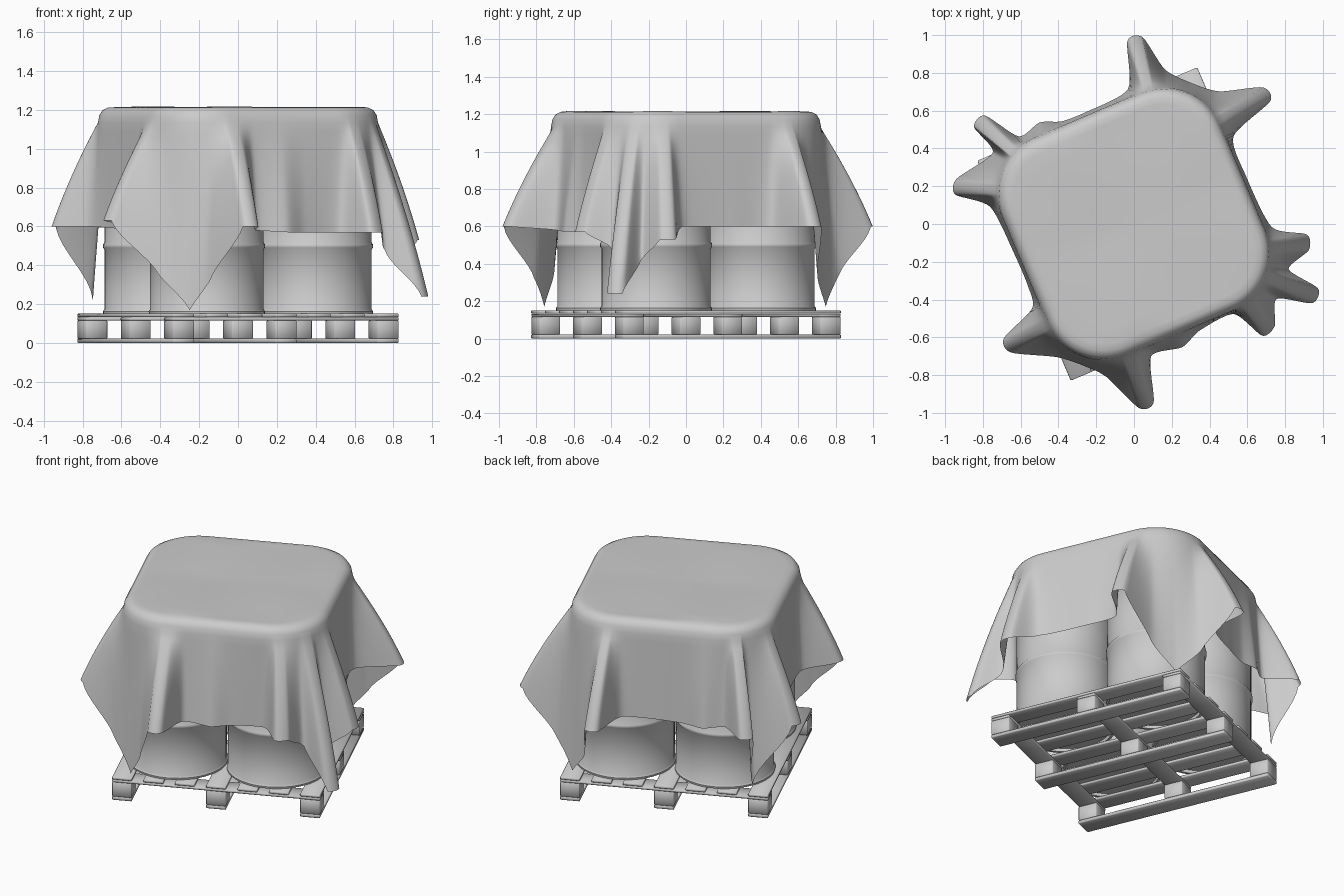
import bpy, bmesh, math
from mathutils import Vector, Matrix

if "Cube" in bpy.data.objects:
    bpy.data.objects.remove(bpy.data.objects["Cube"])

ROT = Matrix.Rotation(math.radians(23), 4, 'Z')   # whole load is turned on the ground


def finish(name, bm, smooth):
    bmesh.ops.recalc_face_normals(bm, faces=bm.faces)
    me = bpy.data.meshes.new(name)
    bm.to_mesh(me)
    bm.free()
    ob = bpy.data.objects.new(name, me)
    bpy.context.collection.objects.link(ob)
    ob.matrix_world = ROT
    bpy.ops.object.select_all(action='DESELECT')
    ob.select_set(True)
    bpy.context.view_layer.objects.active = ob
    bpy.ops.object.shade_smooth_by_angle(angle=math.radians(smooth))
    return ob


def boxes(name, items):
    bm = bmesh.new()
    for (x, y, z), size in items:
        m = Matrix.Translation((x, y, z)) @ Matrix.Diagonal((*size, 1))
        bmesh.ops.create_cube(bm, size=1, matrix=m)
    bmesh.ops.bevel(bm, geom=bm.edges[:], offset=0.004, segments=1, affect='EDGES')
    finish(name, bm, 100)


# Pallet: runners, blocks, stringers and deck boards
L, S, W = 1.265, 0.572, 0.12
grid = (-S, 0, S)
boxes("pallet_runners", [((u, 0, 0.011), (W, L, 0.022)) for u in grid])
boxes("pallet_blocks", [((u, v, 0.069), (W, W, 0.094)) for u in grid for v in grid])
boxes("pallet_stringers", [((0, v, 0.124), (L, W, 0.017)) for v in grid])
boxes("pallet_deck_boards", [((i * S / 3, 0, 0.142), (W, L, 0.018)) for i in range(-3, 4)])


# Drums: lathed profile with rolled rims and two ribs
def drum(name, cx, cy, seg=48):
    z0, h, r = 0.151, 1.045, 0.292
    prof = [(0, 0.02), (r - 0.012, 0.02), (r - 0.01, 0), (r + 0.006, 0), (r + 0.008, 0.012), (r, 0.022)]
    for k in (h / 3, 2 * h / 3):
        prof += [(r, k - 0.018), (r + 0.007, k - 0.009), (r + 0.008, k), (r + 0.007, k + 0.009), (r, k + 0.018)]
    prof += [(a, h - b) for a, b in reversed(prof[:6])]
    bm = bmesh.new()
    vs = [bm.verts.new((cx + a, cy, z0 + b)) for a, b in prof]
    es = [bm.edges.new(p) for p in zip(vs, vs[1:])]
    bmesh.ops.spin(bm, geom=vs + es, cent=(cx, cy, 0), axis=(0, 0, 1),
                   angle=math.tau, steps=seg, use_duplicate=False)
    bmesh.ops.remove_doubles(bm, verts=bm.verts, dist=1e-4)
    finish(name, bm, 40)


D = 0.302
for i, (sx, sy) in enumerate([(-1, -1), (1, -1), (1, 1), (-1, 1)]):
    drum(f"drum_{i + 1}", sx * D, sy * D)

# Draped sheet: hem control points (u, v, height), anticlockwise
HEM = [(.935, .36, .6), (.69, .47, .34), (.57, .57, .17), (.47, .69, .34), (.39, .92, .6),
       (.25, .67, .6), (.0, .645, .59), (-.14, .65, .58), (-.25, .69, .58), (-.38, .665, .59),
       (-.55, .84, .6), (-.54, .64, .22), (-.81, .56, .6), (-.665, .38, .6), (-.645, .1, .59),
       (-.645, -.08, .59), (-.67, -.2, .6), (-.89, -.33, .63), (-.65, -.49, .35), (-.525, -.6, .17),
       (-.45, -.69, .32), (-.315, -.93, .6), (-.19, -.68, .58), (-.02, -.7, .57), (.1, -.655, .57),
       (.3, -.645, .57), (.44, -.82, .57), (.54, -.66, .48), (.75, -.74, .24), (.66, -.54, .42),
       (.83, -.455, .53), (.665, -.3, .6), (.645, .0, .6), (.665, .22, .6)]
SUB, T = 8, 0.36


def clamp(a):
    return max(-D, min(D, a))


def split(p):
    """Core point on the drum-centre square and outward direction."""
    core = Vector((clamp(p[0]), clamp(p[1]), 0))
    return core, Vector((p[0], p[1], 0)) - core


def controls():
    # far-reaching folds get a blunt, rounded nose made of two points
    pts = []
    for h in HEM:
        p = Vector(h)
        out = split(h)[1]
        if out.length > 0.48:
            o = out.normalized()
            side = Vector((-o.y, o.x, 0)) * 0.042
            pts += [p - o * 0.022 - side, p - o * 0.022 + side]
        else:
            pts.append(p)
    return pts


def hem_points():
    P, out = controls(), []
    n = len(P)
    for i in range(n):
        a, b, c, d = P[i - 1], P[i], P[(i + 1) % n], P[(i + 2) % n]
        for s in range(SUB):
            t = s / SUB
            m0, m1 = (c - a) * T, (d - b) * T
            q = (b * (2 * t**3 - 3 * t**2 + 1) + m0 * (t**3 - 2 * t**2 + t)
                 + c * (3 * t**2 - 2 * t**3) + m1 * (t**3 - t**2))
            q.z = b.z + (c.z - b.z) * t      # straight hem edges
            out.append(q)
    return out


bm = bmesh.new()
rows = []
for h in hem_points():
    core, out = split(h)
    out.normalize()
    col = []
    # flat top, faintly uneven
    for f in (0.12, 0.35, 0.6, 0.85, 1):
        p = (core + out * 0.24) * f
        sag = 0.004 * (math.exp(-40 * p.x**2) + math.exp(-40 * p.y**2)) \
            + 0.003 * math.sin(7 * p.x + 3) * math.cos(6 * p.y)
        col.append(Vector((p.x, p.y, 1.215 - sag)))
    # rounded shoulder
    for r, z in ((0.275, 1.212), (0.302, 1.198), (0.318, 1.172), (0.325, 1.135)):
        col.append(core + out * r + Vector((0, 0, z)))
    # hanging skirt, flaring to the hem
    top = col[-1].copy()
    for k in range(1, 13):
        t = k / 12
        p = top.lerp(h, t)
        bulge = 0.28 * t * (1 - t) * max(0, (h - top).to_2d().length - 0.05)
        col.append(p + out * bulge)
    rows.append([bm.verts.new(p) for p in col])

n = len(rows)
centre = bm.verts.new((0, 0, 1.207))
for i in range(n):
    a, b = rows[i], rows[(i + 1) % n]
    bm.faces.new((centre, a[0], b[0]))
    for j in range(len(a) - 1):
        bm.faces.new((a[j], a[j + 1], b[j + 1], b[j]))
finish("draped_sheet", bm, 80)
